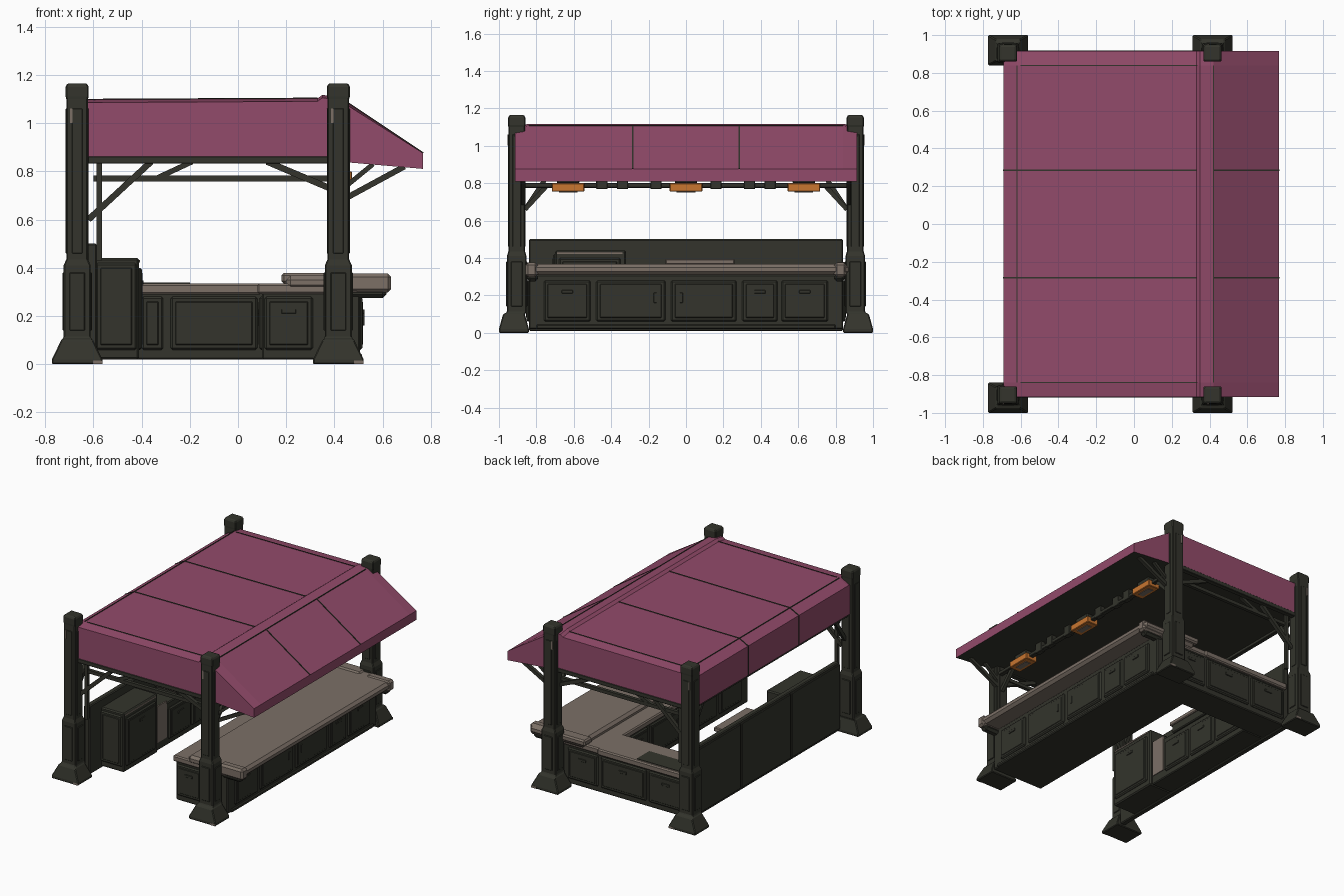
import bpy, bmesh
from mathutils import Vector

cube = bpy.data.objects.get("Cube")
if cube:
    bpy.data.objects.remove(cube)


def material(name, rgb):
    m = bpy.data.materials.new(name)
    m.use_nodes = True
    m.diffuse_color = (*rgb, 1)
    m.node_tree.nodes["Principled BSDF"].inputs["Base Color"].default_value = (*rgb, 1)
    return m


PURPLE = material("plum_canopy", (0.29, 0.07, 0.145))
DARK = material("dark_metal", (0.033, 0.034, 0.025))
TAUPE = material("worn_taupe", (0.2, 0.162, 0.134))
ORANGE = material("lamp_orange", (0.58, 0.18, 0.03))


def finish(name, bm, mats, bevel=0):
    bmesh.ops.recalc_face_normals(bm, faces=bm.faces)
    me = bpy.data.meshes.new(name)
    bm.to_mesh(me)
    bm.free()
    for m in mats:
        me.materials.append(m)
    ob = bpy.data.objects.new(name, me)
    bpy.context.collection.objects.link(ob)
    if bevel:
        b = ob.modifiers.new("bevel", "BEVEL")
        b.width, b.segments, b.limit_method = bevel, 1, "ANGLE"
    return ob


def box(name, xs, ys, zs, mat=DARK, bevel=0.006):
    bm = bmesh.new()
    bmesh.ops.create_cube(bm, size=1)
    for v in bm.verts:
        v.co = [(r[0] + r[1]) / 2 + c * (r[1] - r[0]) for r, c in zip((xs, ys, zs), v.co)]
    return finish(name, bm, [mat], bevel)


def loft(bm, loops):
    rings = [[bm.verts.new(p) for p in loop] for loop in loops]
    n = len(rings[0])
    for a, b in zip(rings, rings[1:]):
        for i in range(n):
            j = (i + 1) % n
            bm.faces.new((a[i], a[j], b[j], b[i]))
    bm.faces.new(rings[0])
    bm.faces.new(rings[-1])


def bar(name, a, b, r=0.011, mat=DARK):
    a, b = Vector(a), Vector(b)
    bm = bmesh.new()
    bmesh.ops.create_cube(bm, size=1)
    rot = (b - a).to_track_quat("Z", "Y")
    for v in bm.verts:
        v.co = (a + b) / 2 + rot @ Vector((v.co.x * 2 * r, v.co.y * 2 * r, v.co.z * (b - a).length))
    return finish(name, bm, [mat])


def span(c, h):
    return (c - h, c + h)


# Posts: flared foot, thick lower shaft, slim upper shaft, cap
def post(name, cx, s):
    sections = [(0, .105, .08), (.02, .105, .08), (.10, .066, .058), (.11, .056, .052), (.41, .056, .052),
                (.435, .045, .045), (1.10, .045, .045), (1.11, .048, .046), (1.15, .048, .046), (1.165, .04, .038)]
    bm = bmesh.new()
    loops = []
    for z, hx, hy in sections:
        cy = s * (.92 if z < .11 else .905)
        loops.append([(cx + i * hx, cy + j * hy, z) for i, j in ((-1, -1), (1, -1), (1, 1), (-1, 1))])
    loft(bm, loops)
    finish(name, bm, [DARK], .005)
    for t in (-1, 1):
        box(name + "_side_rib", span(cx + t * .044, .004), span(s * .905, .022), (.46, 1.06), bevel=.002)
        box(name + "_end_rib", span(cx, .022), span(s * .905 + t * .044, .004), (.46, 1.06), bevel=.002)
        box(name + "_plate", span(cx, .032), span(s * .905 + t * .052, .005), (.14, .38), bevel=.003)
        box(name + "_plate_x", span(cx + t * .056, .005), span(s * .905, .03), (.14, .38), bevel=.003)
    box(name + "_wear", span(cx - .025, .005), span(s * .9515, .003), (1.0, 1.06), TAUPE, 0)
    box(name + "_foot_wear", span(cx + .085, .02), span(s * .999, .002), (.002, .016), TAUPE, 0)


for s, side in ((-1, "front"), (1, "back")):
    post(side + "_right_post", -.667, s)
    post(side + "_left_post", .416, s)

# Canopy: plum cloth with a dark ceiling
profile = [(-.69, .85), (-.69, 1.06), (-.62, 1.097), (.33, 1.102), (.35, 1.117), (.42, 1.107), (.768, .875),
           (.768, .81), (.42, .84)]
bm = bmesh.new()
loft(bm, [[(x, y, z - (drop if z > 1 else 0)) for x, z in profile]
          for y, drop in ((-.915, .012), (-.84, 0), (.84, 0), (.915, .012))])
canopy = finish("canopy", bm, [PURPLE, DARK])
for p in canopy.data.polygons:
    p.material_index = int(p.normal.z < -.5)

# Canopy seams
for y in (-.285, .285):
    for (x0, z0), (x1, z1) in zip(profile[:6], profile[1:7]):
        if not .3 < x0 < .4:
            bar("canopy_seam", (x0, y, z0), (x1, y, z1), .0035)
for x, z in ((-.62, 1.097), (.42, 1.107)):
    bar("canopy_cross_seam", (x, -.84, z), (x, .84, z), .003)
for s in (-1, 1):
    bar("canopy_side_seam", (-.6, s * .84, 1.097), (.34, s * .84, 1.102), .003)

# Canopy frame, rails and braces
for s in (-1, 1):
    box("side_beam", (-.63, .38), span(s * .9, .018), (.832, .862), bevel=.003)
    bar("side_rail", (-.6, s * .87, .77), (.4, s * .87, .77), .012)
    bar("long_brace", (-.62, s * .88, .6), (-.36, s * .88, .84), .013)
    bar("short_brace", (-.34, s * .87, .77), (-.19, s * .87, .84))
    bar("front_brace", (.12, s * .88, .84), (.38, s * .88, .73), .013)
    bar("awning_strut", (.45, s * .87, .69), (.69, s * .87, .82), .012)
    bar("awning_strut_short", (.45, s * .87, .74), (.56, s * .87, .83), .01)
    bar("cross_brace", (.42, s * .86, .66), (.42, s * .74, .79), .012)
    bar("back_cross_brace", (-.65, s * .86, .66), (-.65, s * .74, .84), .012)
    bar("wall_pole", (-.575, s * .88, .43), (-.575, s * .88, .85), .011)
box("front_beam", span(.43, .016), (-.87, .87), (.775, .80), bevel=.003)
box("back_beam", (-.68, -.65), (-.87, .87), (.83, .86), bevel=.003)
for y in (-.45, -.34, -.16, .16, .34, .45):
    box("beam_hanger", span(.43, .018), span(y, .03), (.768, .84), bevel=.003)

# Hanging lamps
for y in (-.63, 0, .63):
    box("lamp_bracket", span(.425, .03), span(y, .06), (.797, .84))
    box("lamp", span(.428, .045), span(y, .087), (.754, .8), ORANGE, .004)
    box("lamp_grille", span(.428, .02), span(y, .05), (.75, .755), TAUPE, 0)

# Serving counter on the left side
box("counter_body", (.1, .505), (-.84, .84), (.02, .31))
box("counter_plinth", (.12, .515), (-.8, .8), (.02, .045))
box("counter_ledge", (.08, .5), (-.85, .85), (.292, .335), TAUPE, .008)
box("counter_top", (.2, .63), (-.855, .87), (.31, .368), TAUPE, .018)
box("counter_tray", (.18, .4), (.8, .885), (.335, .378), TAUPE, .01)
for s in (-1, 1):
    box("counter_end_bracket", (.46, .615), span(s * .82, .03), (.275, .312), bevel=.015)
    box("counter_end_rim", (.45, .635), span(s * .825, .033), (.298, .376), TAUPE, .014)


# Cabinet doors: raised panels on faces along x or y, with a small handle
def door(axis, pos, t, a, b, z0=.06, z1=.28, handle="flat"):
    def part(name, along, depth, zs, bevel):
        pair = (depth, along) if axis == "x" else (along, depth)
        box(name, *pair, zs, bevel=bevel)

    part("door", (a, b), span(pos, .01), (z0, z1), .008)
    part("door_inset", (a + .02, b - .02), span(pos + t * .008, .005), (z0 + .02, z1 - .02), .003)
    grip = span(pos + t * .014, .004)
    if handle == "flat":
        part("handle", span((a + b) / 2, .03), grip, (z1 - .07, z1 - .052), .002)
    elif handle:
        c = b - .055 if handle == "end" else a + .055
        part("handle", span(c, .008), grip, (z1 - .12, z1 - .065), .002)


for y0, y1, h in ((-.76, -.51, "flat"), (-.48, -.11, "end"), (-.08, .27, "start"), (.3, .49, "flat"),
                  (.51, .76, "flat")):
    door("x", .506, 1, y0, y1, handle=h)
    if y1 < .6:
        door("x", .098, -1, y0, y1, handle=h)
door("y", -.843, -1, .11, .31)

# Back counter joining the serving counter to the wall
box("back_counter_body", (-.6, .12), (.62, .84), (.02, .3))
box("back_counter_top", (-.6, .1), (.58, .86), (.29, .335), TAUPE, .008)
box("back_counter_hob", (-.56, -.2), (.7, .84), (.333, .339), DARK, 0)
for x0, x1 in ((-.58, -.3), (-.28, .08), (.1, .34)):
    door("y", .843, 1, x0, x1)
for x0, x1 in ((-.4, -.31), (-.28, .08)):
    door("y", .617, -1, x0, x1, handle=None)

# Rear wall and its storage
box("rear_wall", (-.625, -.585), (-.84, .84), (.01, .5))
for y in (-.56, 0, .56):
    box("wall_panel", (-.635, -.62), span(y, .272), (.03, .49), bevel=.004)
box("tall_cabinet", (-.6, -.41), (-.7, -.32), (.02, .44), bevel=.008)
door("y", -.7, -1, -.59, -.42, .06, .42, None)
door("x", -.409, 1, -.68, -.35, .06, .4)
box("cabinet_edge_wear", span(-.411, .004), (-.69, -.34), (.422, .432), TAUPE, 0)
box("worn_panel", span(-.425, .005), (-.31, -.2), (.08, .34), TAUPE, 0)
box("low_cabinet", (-.6, -.425), (-.32, .62), (.02, .32))
box("storage_box", (-.58, -.41), (-.1, .25), (.31, .375))
box("storage_box_lid", (-.585, -.4), (-.11, .26), (.365, .395), TAUPE, .005)
for y0, y1 in ((-.18, .06), (.08, .32), (.34, .58)):
    door("x", -.423, 1, y0, y1)
